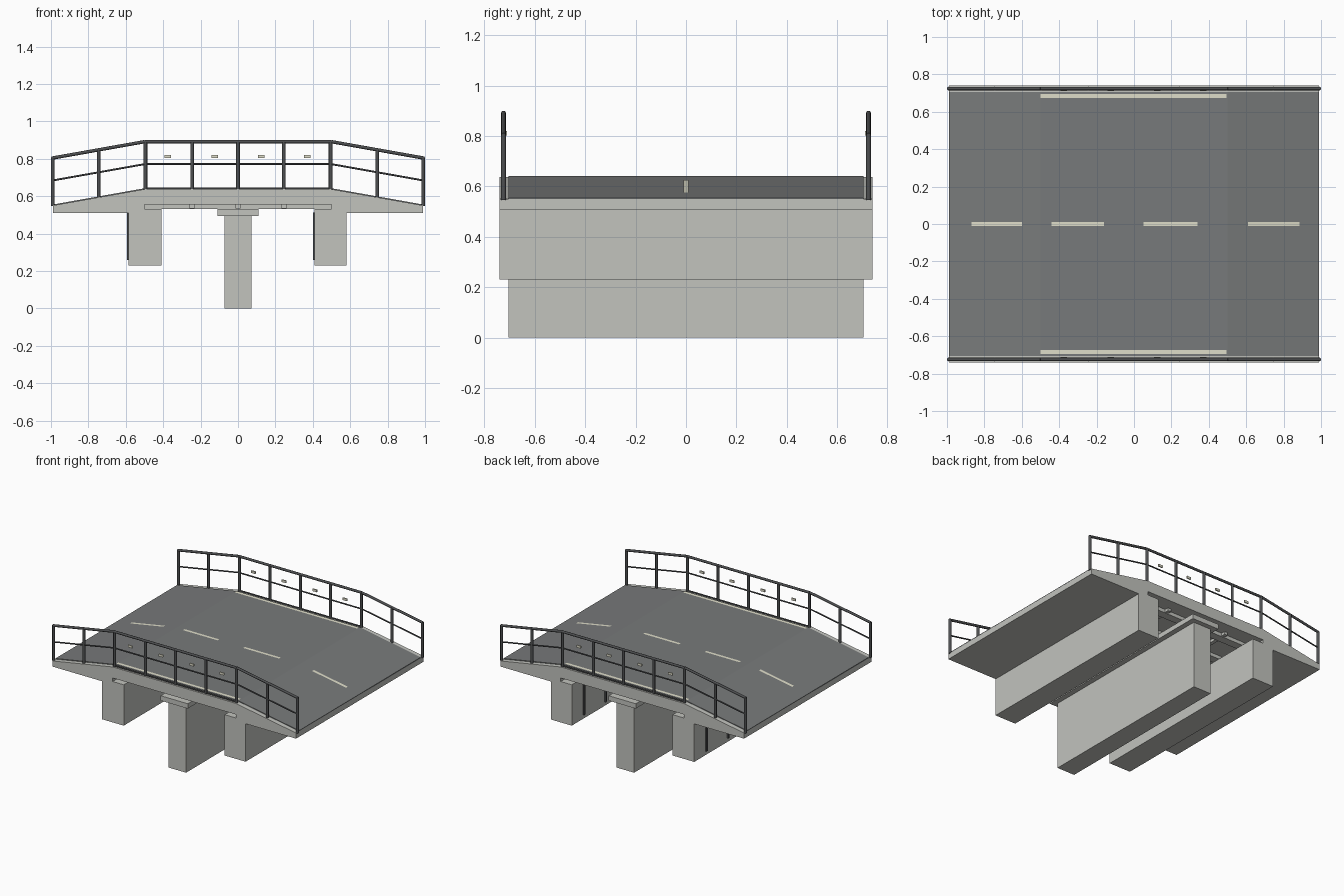
import bpy, bmesh
from mathutils import Vector

if "Cube" in bpy.data.objects:
    bpy.data.objects.remove(bpy.data.objects["Cube"])


def material(name, rgb):
    m = bpy.data.materials.new(name)
    m.diffuse_color = (*rgb, 1)
    m.use_nodes = True
    m.node_tree.nodes["Principled BSDF"].inputs["Base Color"].default_value = m.diffuse_color
    return m


CONCRETE = material("concrete grey", (0.54, 0.548, 0.515))
ASPHALT = material("asphalt grey", (0.187, 0.195, 0.196))
STEEL = material("dark steel", (0.075, 0.078, 0.081))
PAINT = material("cream paint", (0.74, 0.725, 0.585))


def finish(name, bm, mat):
    me = bpy.data.meshes.new(name)
    bm.to_mesh(me)
    bm.free()
    me.materials.append(mat)
    ob = bpy.data.objects.new(name, me)
    bpy.context.collection.objects.link(ob)
    return ob


def add_prism(bm, profile, y0, y1):
    """Extrude an x-z profile from y0 to y1."""
    front = [bm.verts.new((x, y0, z)) for x, z in profile]
    back = [bm.verts.new((x, y1, z)) for x, z in profile]
    faces = [bm.faces.new(front), bm.faces.new(back[::-1])]
    n = len(profile)
    for i in range(n):
        j = (i + 1) % n
        faces.append(bm.faces.new((front[j], front[i], back[i], back[j])))
    bmesh.ops.recalc_face_normals(bm, faces=faces)


def add_box(bm, x0, x1, y0, y1, z0, z1):
    add_prism(bm, [(x0, z0), (x1, z0), (x1, z1), (x0, z1)], y0, y1)


def box(name, mat, *size):
    bm = bmesh.new()
    add_box(bm, *size)
    return finish(name, bm, mat)


def add_tube(bm, a, b, radius):
    """Round bar between two points, smooth along its side."""
    a, b = Vector(a), Vector(b)
    rot = (b - a).to_track_quat('Z', 'Y').to_matrix().to_4x4()
    rot.translation = (a + b) / 2
    made = bmesh.ops.create_cone(bm, cap_ends=True, segments=12, radius1=radius,
                                 radius2=radius, depth=(b - a).length, matrix=rot)
    for f in {f for v in made["verts"] for f in v.link_faces}:
        f.smooth = len(f.verts) == 4
    for e in {e for v in made["verts"] for e in v.link_edges}:
        e.smooth = all(len(f.verts) == 4 for f in e.link_faces)


def deck_z(x):
    """Height of the deck: flat middle with a ramp on each side."""
    return 0.637 - max(0, abs(x) - 0.5) * (0.087 / 0.49)


def marking(name, x0, x1, y0, y1):
    """Flat painted line lying on the road."""
    bm = bmesh.new()
    z0, z1 = deck_z(x0) + 0.0075, deck_z(x1) + 0.0075
    bm.faces.new([bm.verts.new(p) for p in
                  ((x0, y0, z0), (x1, y0, z1), (x1, y1, z1), (x0, y1, z0))])
    return finish(name, bm, PAINT)


# Deck slab with raised underside between the abutments
bm = bmesh.new()
add_prism(bm, [(-0.99, 0.509), (-0.5, 0.509), (-0.5, 0.556), (0.5, 0.556),
               (0.5, 0.509), (0.99, 0.509), (0.99, 0.55), (0.5, 0.637),
               (-0.5, 0.637), (-0.99, 0.55)], -0.74, 0.74)
finish("deck_slab", bm, CONCRETE)

# Road surface and painted lines
xs = (-0.99, -0.5, 0.5, 0.99)
bm = bmesh.new()
add_prism(bm, [(x, deck_z(x) - 0.003) for x in xs] +
          [(x, deck_z(x) + 0.005) for x in reversed(xs)], -0.705, 0.705)
finish("road_surface", bm, ASPHALT)
for x0, x1 in ((-0.87, -0.60), (-0.44, -0.16), (0.05, 0.34), (0.61, 0.885)):
    marking("centre_dash", x0, x1, -0.01, 0.01)
for s in (-1, 1):
    marking("edge_line", -0.5, 0.495, s * 0.685 - 0.01, s * 0.685 + 0.01)

# Abutments, pier and pier cap
for x0, x1 in ((-0.585, -0.41), (0.41, 0.58)):
    box("abutment", CONCRETE, x0, x1, -0.74, 0.74, 0.23, 0.53)
box("pier", CONCRETE, -0.072, 0.072, -0.705, 0.705, 0, 0.495)
box("pier_cap", CONCRETE, -0.11, 0.11, -0.74, 0.74, 0.494, 0.53)

# Girders and cross beams under the deck
bm = bmesh.new()
for y in (-0.6, -0.36, -0.12, 0.12, 0.36, 0.6):
    add_box(bm, -0.5, 0.5, y - 0.03, y + 0.03, 0.53, 0.558)
finish("girders", bm, CONCRETE)
bm = bmesh.new()
for x in (-0.245, 0, 0.245):
    add_box(bm, x - 0.013, x + 0.013, -0.66, 0.66, 0.535, 0.558)
finish("cross_beams", bm, CONCRETE)

# Drain pipes down one face of each abutment
bm = bmesh.new()
for x in (-0.585, 0.41):
    for y in (-0.6, -0.35, -0.1, 0.1, 0.35, 0.6):
        add_box(bm, x - 0.009, x + 0.002, y - 0.008, y + 0.008, 0.258, 0.512)
finish("drain_pipes", bm, STEEL)


def add_rail(bm, a, b, lift, y, radius):
    """Bar between two deck positions, at a height above the deck."""
    add_tube(bm, (a, y, deck_z(a) + lift), (b, y, deck_z(b) + lift), radius)


# Railings on both sides
for s in (-1, 1):
    y = s * 0.724
    bm = bmesh.new()
    for x in (-0.99, -0.745, -0.495, -0.245, 0, 0.245, 0.495, 0.745, 0.99):
        z = deck_z(x)
        add_tube(bm, (x, y, z - 0.004), (x, y, z + 0.256), 0.01)
    finish("railing_posts", bm, STEEL)
    bm = bmesh.new()
    for a, b in ((-0.995, -0.5), (-0.5, 0.5), (0.5, 0.995)):
        add_rail(bm, a, b, 0.254, y, 0.009)
        add_rail(bm, a, b, 0.134, y, 0.005)
    add_rail(bm, -0.5, 0.5, 0.004, y, 0.005)
    finish("railing_bars", bm, STEEL)
    # Small reflectors between the middle posts
    bm = bmesh.new()
    for x in (-0.375, -0.125, 0.125, 0.37):
        add_box(bm, x - 0.017, x + 0.017, s * 0.714 - 0.004, s * 0.714 + 0.004,
                0.803, 0.82)
    finish("reflectors", bm, PAINT)
